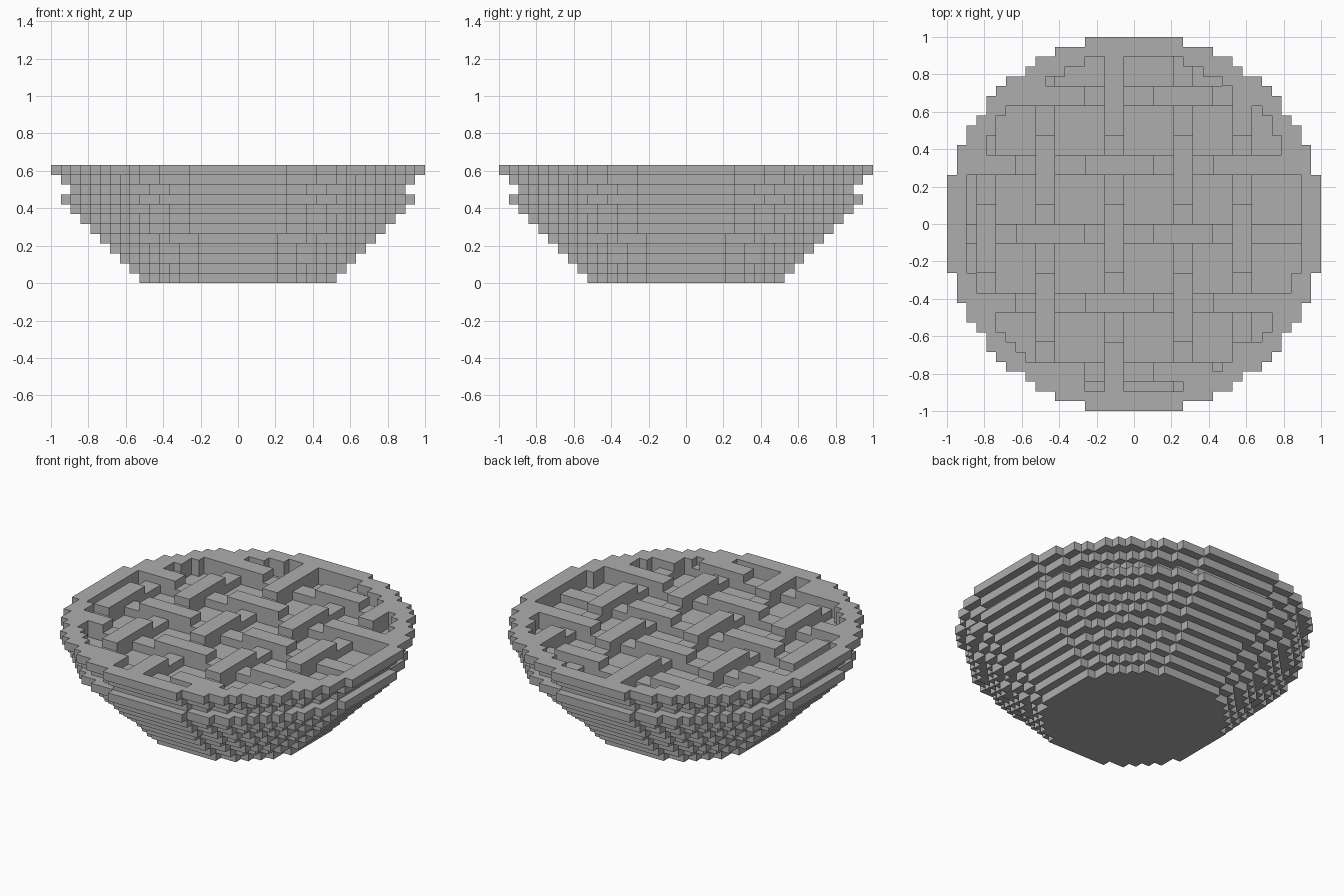
import bpy, bmesh

cube = bpy.data.objects.get("Cube")
if cube:
    bpy.data.objects.remove(cube)

U = 2 / 38                                   # edge length of one block
COLUMNS = [-16, -10, -3, 4, 10]              # first block of each lattice strip along y
ROWS = [12, 5, -2, -9, -16]                  # first block of each lattice strip along x

crust_mat = bpy.data.materials.new("crust_grey")
crust_mat.use_nodes = True
GREY = (0.42, 0.42, 0.42, 1)
crust_mat.diffuse_color = GREY
crust_mat.node_tree.nodes["Principled BSDF"].inputs["Base Color"].default_value = GREY


def disc(radius):
    """Block positions inside a stepped circle."""
    r = radius + 0.2
    return {(i, j) for i in range(-19, 19) for j in range(-19, 19)
            if (i + .5) ** 2 + (j + .5) ** 2 <= r * r}


def layer(cells, k):
    return {(i, j, k) for i, j in cells}


def strip_index(p, starts):
    """Which strip a block lies in, or None."""
    return next((n for n, s in enumerate(starts) if s <= p < s + 2), None)


def nearest(p, starts):
    return min(range(len(starts)), key=lambda n: abs(p + .5 - starts[n] - 1))


def in_lattice(i, j):
    return strip_index(i, COLUMNS) is not None or strip_index(j, ROWS) is not None


def is_over(i, j):
    """Strips alternate over and under at each crossing."""
    c, r = strip_index(i, COLUMNS), strip_index(j, ROWS)
    if c is not None and r is not None:
        return True
    if c is not None:
        return (c + nearest(j, ROWS)) % 2 == 0
    if r is not None:
        return (r + nearest(i, COLUMNS)) % 2 == 1
    return False


def build(name, blocks, everything):
    """Outer faces of a set of blocks, merged into large flat faces."""
    bm = bmesh.new()
    verts = {}

    def vert(p):
        if p not in verts:
            verts[p] = bm.verts.new([c * U for c in p])
        return verts[p]

    for b in sorted(blocks):
        for axis in range(3):
            for side in (0, 1):
                other = list(b)
                other[axis] += 2 * side - 1
                if tuple(other) in everything:
                    continue
                ring = []
                for s, t in ((0, 0), (1, 0), (1, 1), (0, 1)):
                    p = list(b)
                    p[axis] += side
                    p[(axis + 1) % 3] += s
                    p[(axis + 2) % 3] += t
                    ring.append(vert(tuple(p)))
                bm.faces.new(ring if side else ring[::-1])
    bmesh.ops.dissolve_limit(bm, angle_limit=0.01, verts=bm.verts[:], edges=bm.edges[:])
    mesh = bpy.data.meshes.new(name)
    bm.to_mesh(mesh)
    bm.free()
    mesh.materials.append(crust_mat)
    obj = bpy.data.objects.new(name, mesh)
    bpy.context.collection.objects.link(obj)


# Stepped dish: each layer is one block wider
dish = set()
for k in range(9):
    dish |= layer(disc(10 + k), k)

# Flat filling seen through the lattice
filling = layer(disc(17), 9)

# Rim overhanging the dish
inner = disc(17)
rim = layer(disc(18) - inner, 10) | layer(disc(19) - inner, 11)

# Woven lattice: low strips with raised crossings
strips = {c for c in inner if in_lattice(*c)}
lattice = layer(strips, 10) | layer({c for c in strips if is_over(*c)}, 11)

parts = {"dish": dish, "filling": filling, "rim": rim, "lattice": lattice}
whole = set().union(*parts.values())
for name, blocks in parts.items():
    build(name, blocks, whole)
